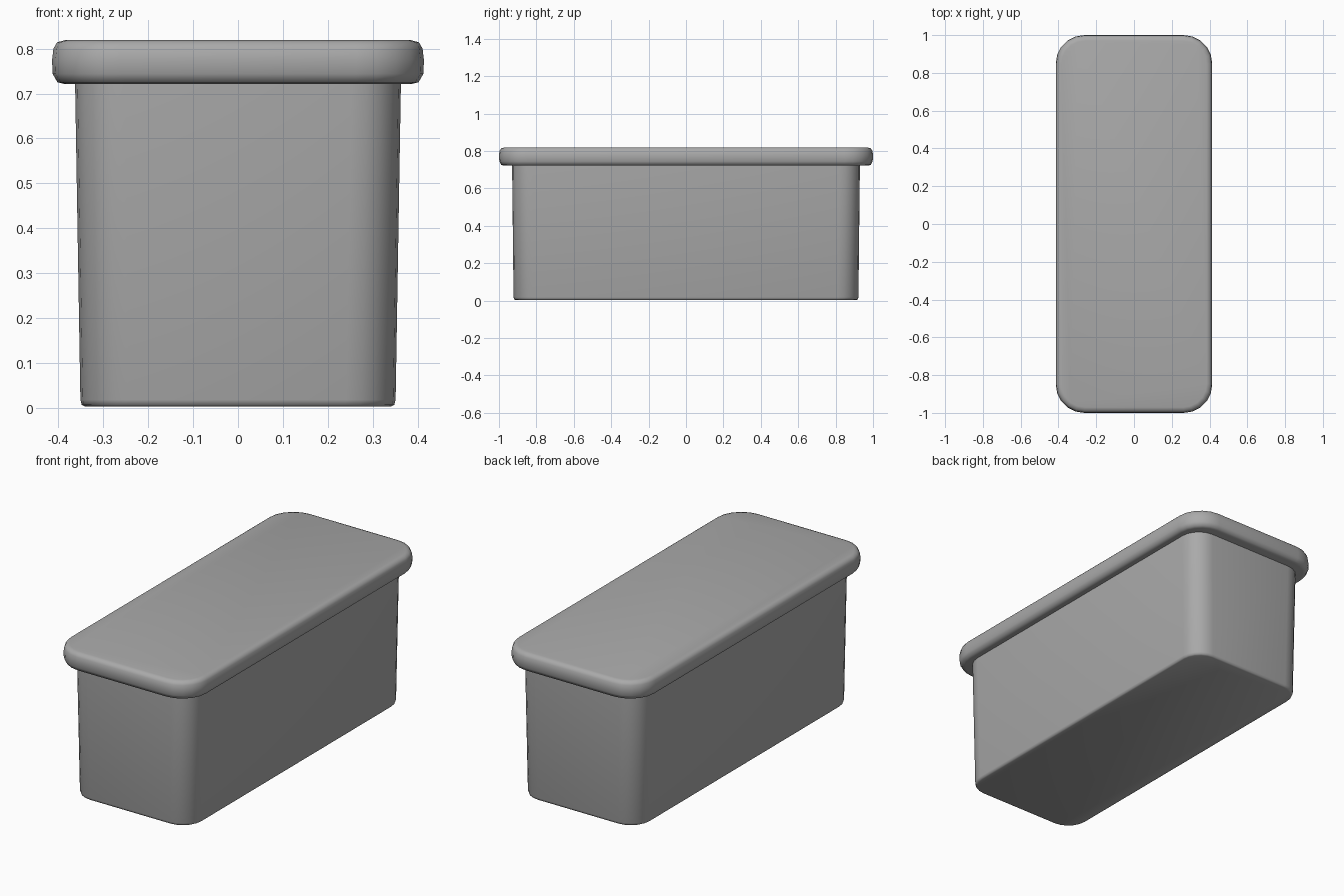
import bpy, bmesh
from math import cos, sin, pi, radians

cube = bpy.data.objects.get("Cube")
if cube:
    bpy.data.objects.remove(cube, do_unlink=True)

grey = bpy.data.materials.new("plain grey")
grey.use_nodes = True
colour = (0.4, 0.4, 0.4, 1)
grey.diffuse_color = colour
grey.node_tree.nodes["Principled BSDF"].inputs["Base Color"].default_value = colour


def rounded_ring(bm, half_x, half_y, radius, z, steps=5):
    """One rounded rectangle of vertices at height z."""
    verts = []
    for quarter, (sx, sy) in enumerate([(1, 1), (-1, 1), (-1, -1), (1, -1)]):
        for i in range(steps + 1):
            a = (quarter + i / steps) * pi / 2
            verts.append(bm.verts.new((sx * (half_x - radius) + radius * cos(a),
                                       sy * (half_y - radius) + radius * sin(a), z)))
    return verts


def loft(name, rings):
    """Closed solid through rounded rectangles listed from bottom to top."""
    bm = bmesh.new()
    loops = [rounded_ring(bm, *ring) for ring in rings]
    for low, high in zip(loops, loops[1:]):
        for i in range(len(low)):
            j = (i + 1) % len(low)
            bm.faces.new((low[i], low[j], high[j], high[i]))
    bm.faces.new(loops[0][::-1])
    bm.faces.new(loops[-1])
    mesh = bpy.data.meshes.new(name)
    bm.to_mesh(mesh)
    bm.free()
    mesh.materials.append(grey)
    obj = bpy.data.objects.new(name, mesh)
    bpy.context.collection.objects.link(obj)
    bpy.ops.object.select_all(action='DESELECT')
    obj.select_set(True)
    bpy.context.view_layer.objects.active = obj
    bpy.ops.object.shade_smooth_by_angle(angle=radians(50))
    return obj


# Tapered tub with a softened bottom edge: half x, half y, corner radius, z
loft("tub", [
    (0.340, 0.910, 0.10, 0.003),
    (0.348, 0.919, 0.11, 0.007),
    (0.351, 0.922, 0.11, 0.018),
    (0.363, 0.930, 0.11, 0.735),
])

# Overhanging lid with rounded upper and lower edges
loft("lid", [
    (0.385, 0.970, 0.125, 0.721),
    (0.402, 0.988, 0.140, 0.725),
    (0.413, 0.998, 0.150, 0.744),
    (0.414, 1.000, 0.150, 0.775),
    (0.411, 0.997, 0.150, 0.800),
    (0.403, 0.988, 0.140, 0.814),
    (0.385, 0.970, 0.125, 0.819),
])
